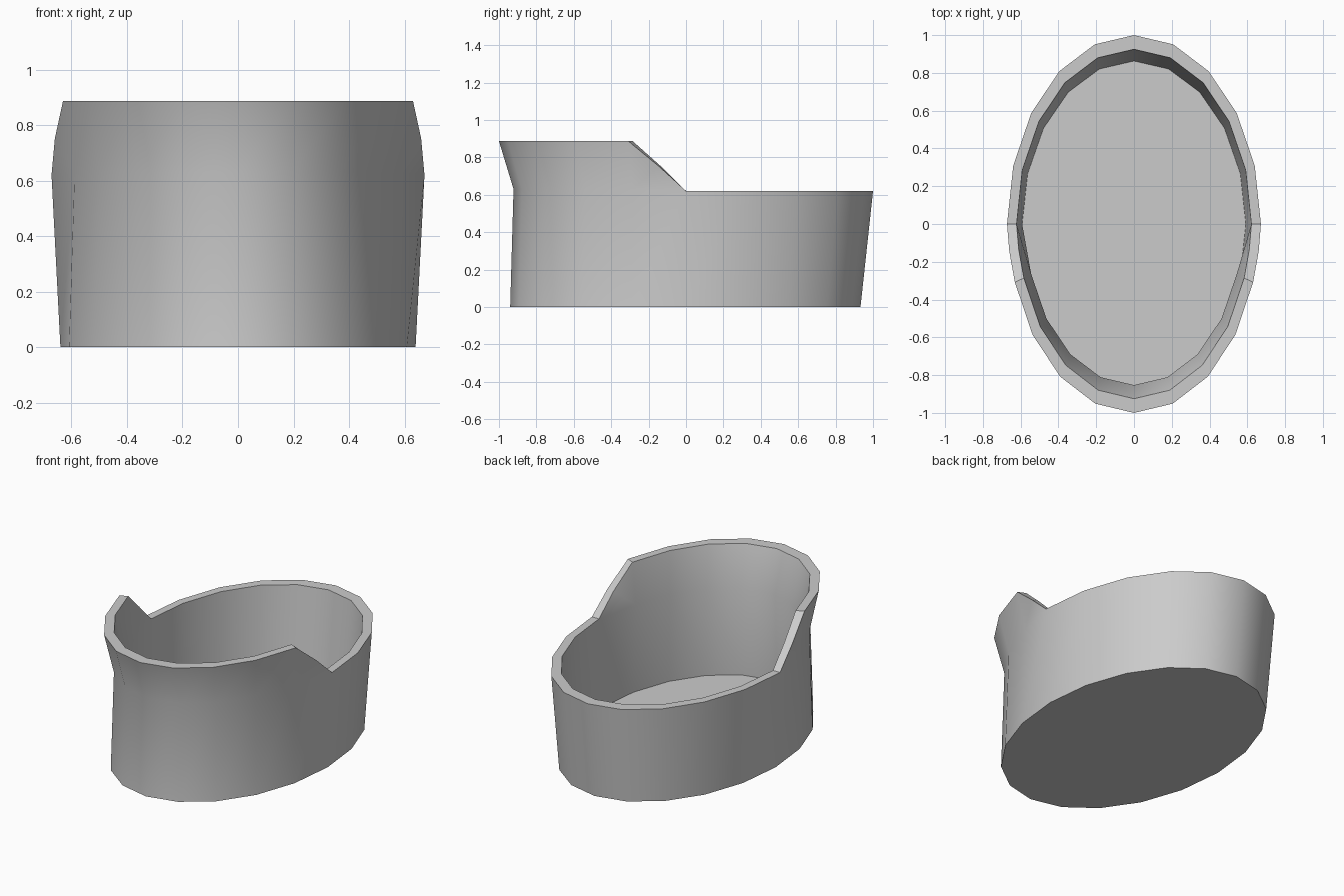
import bpy, bmesh, math

if "Cube" in bpy.data.objects:
    bpy.data.objects.remove(bpy.data.objects["Cube"])

SIDES = 20
WALL = 0.925          # inner wall size relative to the outer wall
LOW, KINK, HIGH, FLOOR = 0.62, 0.63, 0.887, 0.06

bm = bmesh.new()


def ring_point(k, rx, ry, z, s):
    a = 2 * math.pi * k / SIDES
    return bm.verts.new((rx * s * math.cos(a), ry * s * math.sin(a), z))


def build_wall(s, base_z):
    """One skin of the tub; returns its base ring and its rim loop."""
    base, mid, top, rim = [], {}, [], []
    for k in range(SIDES):
        front = k > SIDES // 2
        base.append(ring_point(k, 0.64, 0.94 if front else 0.933, base_z, s))
        if front:
            mid[k] = ring_point(k, 0.619, 0.922, KINK, s)
        top.append(ring_point(k, 0.663 if front else 0.672, 1.0, HIGH if front else LOW, s))
    for k in range(SIDES):
        n = (k + 1) % SIDES
        rim.append(top[k])
        if k not in mid and n not in mid:        # low back half
            bm.faces.new((base[k], base[n], top[n], top[k]))
        elif k in mid and n in mid:              # raised, flared front half
            bm.faces.new((base[k], base[n], mid[n], mid[k]))
            bm.faces.new((mid[k], mid[n], top[n], top[k]))
        else:                                    # sloping shoulder
            side = -1 if n in mid else 1
            step = bm.verts.new((side * 0.66 * s, -0.145 * s, 0.752))
            rim.append(step)
            lo_k, lo_n = mid.get(k, top[k]), mid.get(n, top[n])
            bm.faces.new((base[k], base[n], lo_n, lo_k))
            if n in mid:
                bm.faces.new((top[k], mid[n], step))
                bm.faces.new((mid[n], top[n], step))
            else:
                bm.faces.new((mid[k], top[n], step))
                bm.faces.new((mid[k], step, top[k]))
    return base, rim


outer_base, outer_rim = build_wall(1.0, 0.0)
inner_base, inner_rim = build_wall(WALL, FLOOR)

# Underside, inner floor and rim strip
bm.faces.new(outer_base)
bm.faces.new(inner_base)
count = len(outer_rim)
for i in range(count):
    j = (i + 1) % count
    bm.faces.new((outer_rim[i], outer_rim[j], inner_rim[j], inner_rim[i]))
bmesh.ops.recalc_face_normals(bm, faces=bm.faces)

mesh = bpy.data.meshes.new("oval_tub")
bm.to_mesh(mesh)
bm.free()
tub = bpy.data.objects.new("oval_tub", mesh)
bpy.context.collection.objects.link(tub)
bpy.context.view_layer.objects.active = tub
tub.select_set(True)
bpy.ops.object.shade_smooth_by_angle(angle=math.radians(30))
